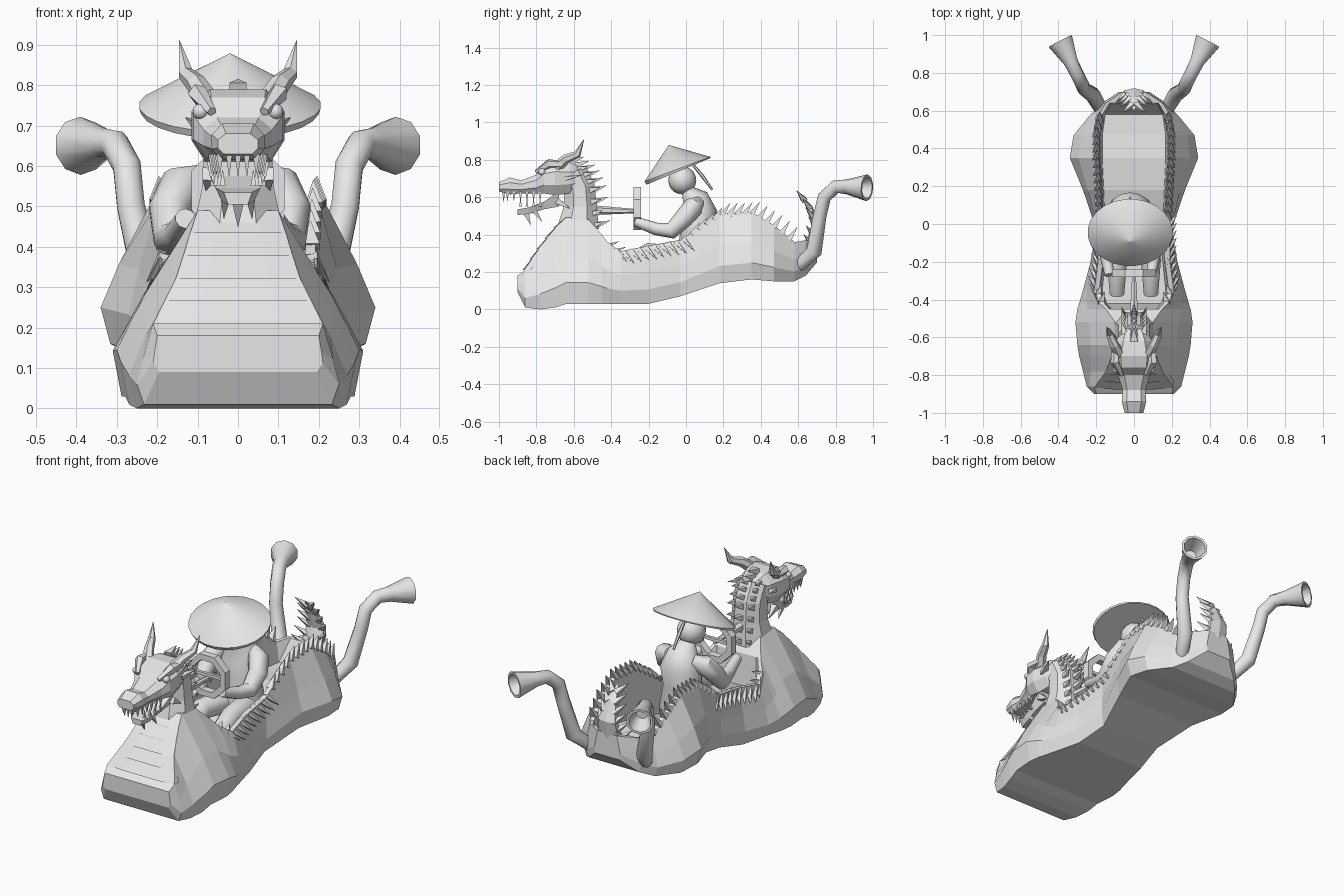
import bpy, bmesh, math
from mathutils import Vector

if "Cube" in bpy.data.objects:
    bpy.data.objects.remove(bpy.data.objects["Cube"], do_unlink=True)

colour = (0.8, 0.8, 0.8, 1)
grey = bpy.data.materials.new("plain grey")
grey.use_nodes = True
grey.diffuse_color = colour
grey.node_tree.nodes["Principled BSDF"].inputs["Base Color"].default_value = colour
SIDES = (-1, 1)


def finish(name, bm, smooth=False):
    bmesh.ops.recalc_face_normals(bm, faces=bm.faces)
    mesh = bpy.data.meshes.new(name)
    bm.to_mesh(mesh)
    bm.free()
    mesh.materials.append(grey)
    obj = bpy.data.objects.new(name, mesh)
    bpy.context.collection.objects.link(obj)
    if smooth:
        bpy.ops.object.select_all(action='DESELECT')
        bpy.context.view_layer.objects.active = obj
        obj.select_set(True)
        bpy.ops.object.shade_smooth_by_angle(angle=math.radians(45))


def loft(bm, rings, closed=False):
    rows = [[bm.verts.new(point) for point in ring] for ring in rings]
    count = len(rows[0])
    if closed:
        rows.append(rows[0])
    else:
        bm.faces.new(rows[0])
        bm.faces.new(rows[-1])
    for a, b in zip(rows, rows[1:]):
        for i in range(count):
            j = (i + 1) % count
            bm.faces.new((a[i], a[j], b[j], b[i]))


def tube(bm, path, radii, sides=8, flat=1.0, hollow=False):
    path = [Vector(point) for point in path]
    last = len(path) - 1
    rings = []

    def circle(centre, radius, across, up):
        angles = [math.tau * (i + 0.5) / sides for i in range(sides)]
        return [centre + radius * (across * math.cos(a) + up * flat * math.sin(a)) for a in angles]

    for k, (point, radius) in enumerate(zip(path, radii)):
        along = (path[min(k + 1, last)] - path[max(k - 1, 0)]).normalized()
        guide = Vector((0, 1, 0)) if abs(along.x) > 0.95 else Vector((1, 0, 0))
        across = (guide - along * guide.dot(along)).normalized()
        up = along.cross(across)
        rings.append(circle(point, radius, across, up))
    if hollow:
        rings.append(circle(point, radius * 0.82, across, up))
        rings.append(circle(point - along * 0.1, radius * 0.45, across, up))
    loft(bm, rings)


def spike(bm, base, tip, radius=0.02, flat=1.0):
    tube(bm, [base, tip], [radius, 0.001], 4, flat)


def mirrored_ring(y, half):
    return [(x, y, z) for x, z in half] + [(-x, y, z) for x, z in reversed(half)]


def mix(a, b, factor):
    return a + (b - a) * factor


def sample(table, key):
    for a, b in zip(table, table[1:]):
        if key <= b[0]:
            factor = (key - a[0]) / (b[0] - a[0])
            return [mix(p, q, factor) for p, q in zip(a, b)]
    return table[-1]


def hull_ring(y, keel, belly, rim, width):
    # The cockpit is sunk between the neck and the tail
    floor = keel + 0.1 if -0.43 < y < 0.6 else rim
    return mirrored_ring(y, [(belly * 0.93, keel), (belly, mix(keel, rim, 0.25)),
                             (mix(belly, width, 0.35), mix(keel, rim, 0.55)), (width, rim),
                             (width * 0.87, rim), (width * 0.8, floor)])


# Hull stations: y, keel height, belly half width, rim height, rim half width
stations = [
    (-.9, .09, .21, .18, .2), (-.86, .01, .25, .21, .21), (-.78, 0, .27, .33, .15),
    (-.7, .01, .29, .43, .12), (-.64, .03, .3, .49, .1), (-.52, .03, .31, .48, .1),
    (-.45, .03, .3, .4, .15), (-.42, .03, .29, .36, .18), (-.35, .03, .27, .31, .21),
    (-.2, .03, .23, .34, .19), (-.03, .07, .2, .37, .19), (.18, .14, .27, .51, .2),
    (.35, .16, .34, .52, .21), (.47, .15, .32, .45, .21), (.58, .15, .23, .36, .19),
    (.64, .18, .17, .37, .15), (.7, .25, .08, .38, .06)]
bm = bmesh.new()
loft(bm, [hull_ring(*station) for station in stations])
finish("hull", bm)

# Overlapping bands laid on the slope of the chest
slope = [(rim, y, width) for y, keel, belly, rim, width in stations[1:5]]
bm = bmesh.new()
for i in range(5):
    rings = []
    for step, out in ((i, .016), (i + 1, .006)):
        z, y, w = sample(slope, mix(.21, .49, step / 5))
        half = [(w * .5, y - out), (w, y - out * .4), (w, y + .03)]
        rings.append([(a, b, z) for a, b in half] + [(-a, b, z) for a, b in reversed(half)])
    loft(bm, rings)
finish("chest_bands", bm)

# Neck
bm = bmesh.new()
tube(bm, [(0, -.575, .44), (0, -.565, .55), (0, -.57, .65), (0, -.61, .73)], [.12, .095, .09, .09])
finish("neck", bm)

# Upper head: y, top, bottom, half width
skull = [(-.54, .75, .66, .06), (-.62, .785, .62, .095), (-.7, .79, .61, .115), (-.76, .77, .62, .11),
         (-.8, .72, .62, .085), (-.88, .69, .62, .06), (-.94, .705, .615, .065), (-1, .68, .63, .05)]
bm = bmesh.new()
loft(bm, [mirrored_ring(y, [(w * .7, low), (w, mix(low, top, .3)), (w, mix(low, top, .7)), (w * .6, top)])
          for y, top, low, w in skull])
finish("dragon_head", bm)

# Lower jaw
jaw = [(-.68, .63, .55, .08), (-.76, .575, .535, .07), (-.84, .545, .51, .055), (-.9, .535, .505, .035)]
bm = bmesh.new()
loft(bm, [mirrored_ring(y, [(w * .7, low), (w, top)]) for y, top, low, w in jaw])
finish("lower_jaw", bm)

# Teeth along both jaws
bm = bmesh.new()
for s in SIDES:
    for i in range(6):
        y = -.78 - .035 * i
        x = s * (.065 - .004 * i)
        spike(bm, (x, y, .63), (x, y, .58), .012)
        if i < 4:
            x = s * (.062 - .008 * i)
            spike(bm, (x, y, .55), (x, y, .59), .01)
for x in (-.022, 0, .022):
    spike(bm, (x, -.975, .635), (x, -.975, .575), .012)
finish("teeth", bm)

# Beard
bm = bmesh.new()
spike(bm, (0, -.86, .53), (0, -.83, .45), .025)
for s in SIDES:
    spike(bm, (s * .03, -.82, .54), (s * .035, -.77, .47))
    spike(bm, (s * .07, -.69, .58), (s * .08, -.62, .54), .025)
finish("beard", bm)

# Horns
bm = bmesh.new()
for s in SIDES:
    tube(bm, [(s * .075, -.69, .76), (s * .105, -.64, .805), (s * .13, -.58, .83), (s * .145, -.545, .91)],
         [.03, .026, .02, .001], 6)
finish("horns", bm)

# Brows and ears
bm = bmesh.new()
for s in SIDES:
    tube(bm, [(s * .1, -.66, .775), (s * .1, -.73, .78), (s * .065, -.8, .735)], [.018, .025, .012], 5)
    spike(bm, (s * .09, -.64, .7), (s * .13, -.55, .72), .03, .5)
finish("brows_and_ears", bm)

# Eyes
bm = bmesh.new()
for s in SIDES:
    ball = bmesh.ops.create_icosphere(bm, subdivisions=2, radius=.02)
    bmesh.ops.translate(bm, verts=ball["verts"], vec=(s * .093, -.77, .735))
finish("dragon_eyes", bm, True)

# Mane down the back of the neck
mane = [(0, -.6, .79), (.3, -.53, .74), (.6, -.48, .65), (1, -.46, .45)]
bm = bmesh.new()
for i in range(9):
    k, y, z = sample(mane, i / 8)
    spike(bm, (0, y - .02, z), (0, y + .055, z + .025), .03, .8)
    if i > 1:
        for s in SIDES:
            spike(bm, (s * .05, y - .035, z), (s * .065, y + .02, z + .015), .022)
finish("mane", bm)

# Spiny fringe along both rims: drooping in front, upright behind
bm = bmesh.new()
for i in range(25):
    y = -.41 + .04 * i
    y, keel, belly, rim, width = sample(stations, y)
    z = rim - .01
    for s in SIDES:
        base = (s * (width - .012), y, z)
        if y < .03:
            spike(bm, base, (s * (width + .035), y + .055, z - .06), .028, .6)
            spike(bm, base, (s * (width - .03), y + .05, z + .02), .022, .6)
        else:
            spike(bm, base, (s * (width - .014), y + .045, z + .065), .03, .7)
finish("rim_spines", bm)

# Upright tail fin
tail = [(0, .67, .35), (.35, .695, .45), (.7, .66, .55), (1, .595, .63)]
bm = bmesh.new()
tube(bm, [(0, y, z) for k, y, z in tail], [.075, .06, .035, .001], 6, .4)
for i in range(6):
    k, y, z = sample(tail, i / 6)
    for s in SIDES:
        spike(bm, (s * .05 * (1 - k), y, z), (s * (.05 + .06 * (1 - k)), y - .04, z + .05), .022)
finish("tail_fin", bm)

# Flared exhaust pipes
route = [(.17, .6, .23), (.22, .685, .31), (.265, .715, .5), (.275, .74, .6),
         (.305, .8, .655), (.335, .86, .655), (.39, .968, .65)]
bm = bmesh.new()
for s in SIDES:
    tube(bm, [(s * x, y, z) for x, y, z in route], [.035, .042, .036, .036, .036, .04, .072], 10, hollow=True)
finish("exhaust_pipes", bm, True)

# Steering wheel with a cross bar, and its column
bm = bmesh.new()
rings = []
for i in range(8):
    a = math.tau * (i + .5) / 8
    rings.append([(r * math.cos(a), y, .54 + r * math.sin(a))
                  for r, y in ((.09, -.28), (.125, -.28), (.125, -.24), (.09, -.24))])
loft(bm, rings, closed=True)
tube(bm, [(-.1, -.26, .54), (.1, -.26, .54)], [.012, .012], 4)
finish("steering_wheel", bm)
bm = bmesh.new()
tube(bm, [(0, -.48, .53), (0, -.25, .525)], [.025, .01], 6)
finish("steering_column", bm)

# Rider, seated slightly off centre
cx = -.02
bm = bmesh.new()
tube(bm, [(cx, .05, .2), (cx, .06, .3), (cx, .06, .42), (cx, .07, .52), (cx, .05, .59), (cx, 0, .64)],
     [.12, .125, .105, .115, .085, .035], 14, .85)
finish("rider_body", bm, True)
arm = [(.07, .07, .575), (.12, .04, .55), (.15, -.01, .49), (.145, -.08, .42), (.13, -.16, .43), (.11, -.27, .47)]
bm = bmesh.new()
for s in SIDES:
    tube(bm, [(cx + s * x, y, z) for x, y, z in arm], [.03, .055, .052, .045, .034, .026], 10)
finish("rider_arms", bm, True)
bm = bmesh.new()
for s in SIDES:
    tube(bm, [(cx + s * .06, .02, .27), (s * .09, -.2, .3), (s * .09, -.37, .22)], [.065, .055, .04], 10)
finish("rider_legs", bm, True)
bm = bmesh.new()
bmesh.ops.create_uvsphere(bm, u_segments=16, v_segments=10, radius=.075)
bmesh.ops.translate(bm, verts=bm.verts, vec=(cx, -.02, .69))
finish("rider_head", bm, True)
bm = bmesh.new()
tube(bm, [(cx, .04, .77), (cx, .09, .71), (cx, .14, .64)], [.008, .01, .006], 6)
finish("rider_braid", bm, True)

# Tilted conical hat
bm = bmesh.new()
tube(bm, [(cx, -.04, .738), (cx, -.045, .75), (cx, -.092, .878)], [.222, .226, .002], 24, .84)
finish("conical_hat", bm, True)
